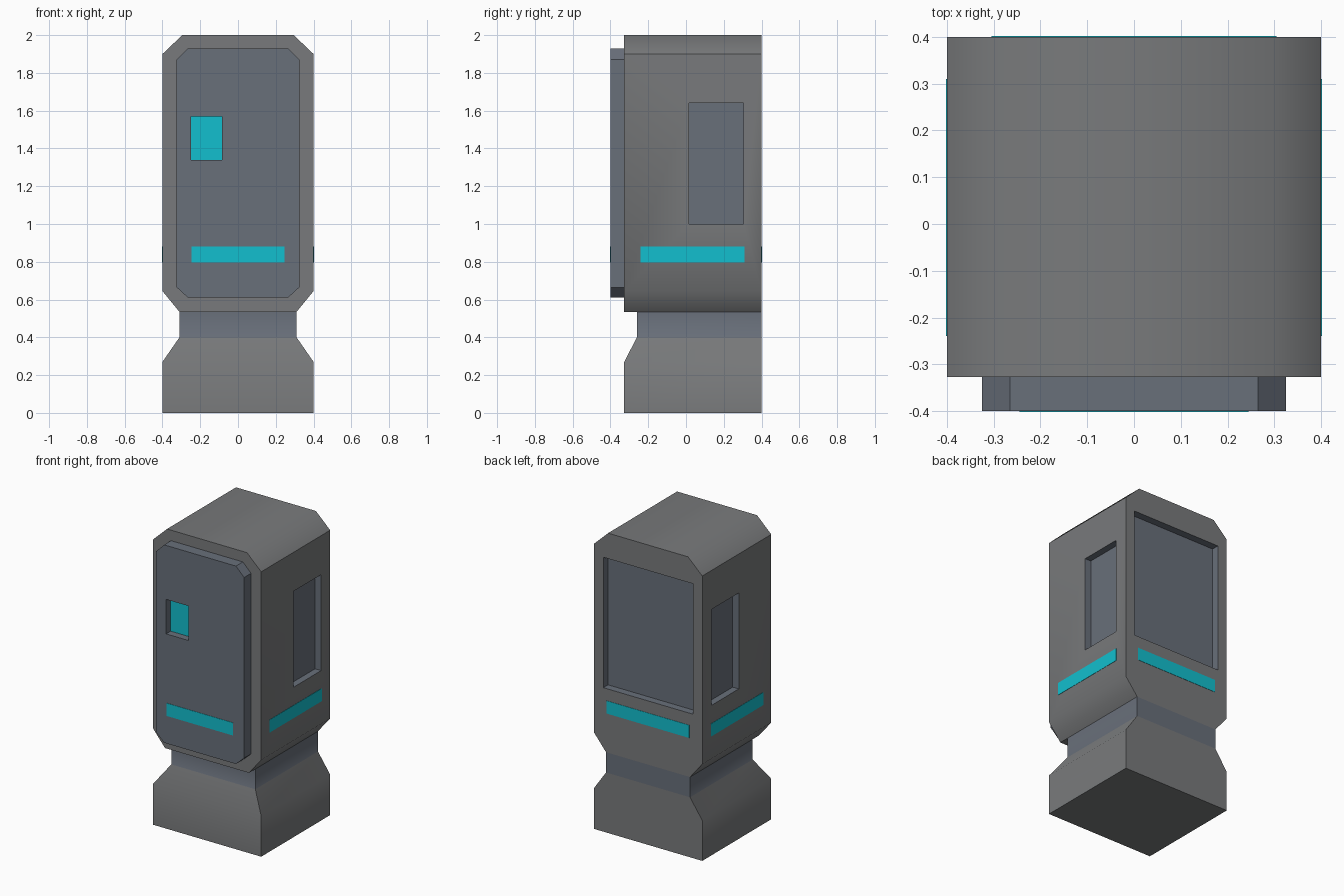
import bpy, bmesh, math

if "Cube" in bpy.data.objects:
    bpy.data.objects.remove(bpy.data.objects["Cube"])


def material(name, rgb):
    m = bpy.data.materials.new(name)
    m.diffuse_color = (*rgb, 1)
    m.use_nodes = True
    m.node_tree.nodes["Principled BSDF"].inputs["Base Color"].default_value = m.diffuse_color
    return m


SHELL = material("shell_grey", (0.19, 0.195, 0.2))
PANEL = material("panel_blue_grey", (0.14, 0.16, 0.195))
GLOW = material("cyan_light", (0.006, 0.52, 0.62))
FRONT, BACK = -0.327, 0.4


def finish(name, bm, *mats):
    bmesh.ops.recalc_face_normals(bm, faces=bm.faces)
    mesh = bpy.data.meshes.new(name)
    bm.to_mesh(mesh)
    bm.free()
    for m in mats:
        mesh.materials.append(m)
    ob = bpy.data.objects.new(name, mesh)
    bpy.context.collection.objects.link(ob)
    return ob


def prism(name, half, y0, y1, mat):
    """Extrude a mirrored front outline (right half, top to bottom) along y."""
    outline = half + [(-x, z) for x, z in reversed(half)]
    bm = bmesh.new()
    face = bm.faces.new([bm.verts.new((x, y0, z)) for x, z in outline])
    ext = bmesh.ops.extrude_face_region(bm, geom=[face])["geom"]
    bmesh.ops.translate(bm, vec=(0, y1 - y0, 0),
                        verts=[v for v in ext if isinstance(v, bmesh.types.BMVert)])
    return finish(name, bm, mat)


def box(name, xs, ys, zs, mat):
    bm = bmesh.new()
    bmesh.ops.create_cube(bm, size=1)
    for v in bm.verts:
        v.co = [a[0] if c < 0 else a[1] for c, a in zip(v.co, (xs, ys, zs))]
    return finish(name, bm, mat)


def activate(ob):
    bpy.ops.object.select_all(action='DESELECT')
    ob.select_set(True)
    bpy.context.view_layer.objects.active = ob


def cut(ob, xs, ys, zs):
    """Cut a recess whose walls and floor take the panel colour."""
    cutter = box("recess_cutter", xs, ys, zs, PANEL)
    cutter.hide_render = True
    mod = ob.modifiers.new("recess", 'BOOLEAN')
    mod.operation, mod.solver, mod.object = 'DIFFERENCE', 'EXACT', cutter
    mod.material_mode = 'TRANSFER'
    activate(ob)
    bpy.ops.object.modifier_apply(modifier=mod.name)
    bpy.data.objects.remove(cutter)


def smooth(ob):
    activate(ob)
    bpy.ops.object.shade_smooth_by_angle(angle=math.radians(45))


# Base and neck: stacked rectangles with a flush back
bm = bmesh.new()
rings = []
for z, w, y in [(0, 0.4, FRONT), (0.27, 0.4, FRONT), (0.4, 0.31, -0.26), (0.535, 0.31, -0.26)]:
    rings.append([bm.verts.new(p) for p in ((-w, y, z), (w, y, z), (w, BACK, z), (-w, BACK, z))])
for i, (a, b) in enumerate(zip(rings, rings[1:])):
    for j in range(4):
        k = (j + 1) % 4
        bm.faces.new((a[j], a[k], b[k], b[j])).material_index = int(i == 2)
bm.faces.new(rings[0])
bm.faces.new(rings[-1])
smooth(finish("base_and_neck", bm, SHELL, PANEL))

# Main cabinet with recessed side and back windows
cabinet = prism("cabinet", [(0.295, 2.0), (0.4, 1.9), (0.4, 0.645), (0.31, 0.535)], FRONT, BACK, SHELL)
for s in (-1, 1):
    cut(cabinet, sorted((s * 0.355, s * 0.5)), (0.015, 0.305), (1.0, 1.64))
cut(cabinet, (-0.33, 0.33), (0.35, 0.5), (0.96, 1.83))
smooth(cabinet)

# Raised front panel with a small lit window
panel = prism("front_panel", [(0.265, 1.93), (0.325, 1.87), (0.325, 0.665), (0.265, 0.61)], -0.4, FRONT, PANEL)
cut(panel, (-0.25, -0.085), (-0.5, -0.35), (1.34, 1.57))
box("front_window_light", (-0.25, -0.085), (-0.352, -0.348), (1.34, 1.57), GLOW)

# Light strips around all four sides
strip_z, t = (0.795, 0.88), 0.002
box("front_light_strip", (-0.245, 0.245), (-0.4 - t, -0.4 + t), strip_z, GLOW)
box("back_light_strip", (-0.305, 0.305), (BACK - t, BACK + t), strip_z, GLOW)
for s, side in ((-1, "left"), (1, "right")):
    box(side + "_light_strip", (s * 0.4 - t, s * 0.4 + t), (-0.24, 0.31), strip_z, GLOW)
